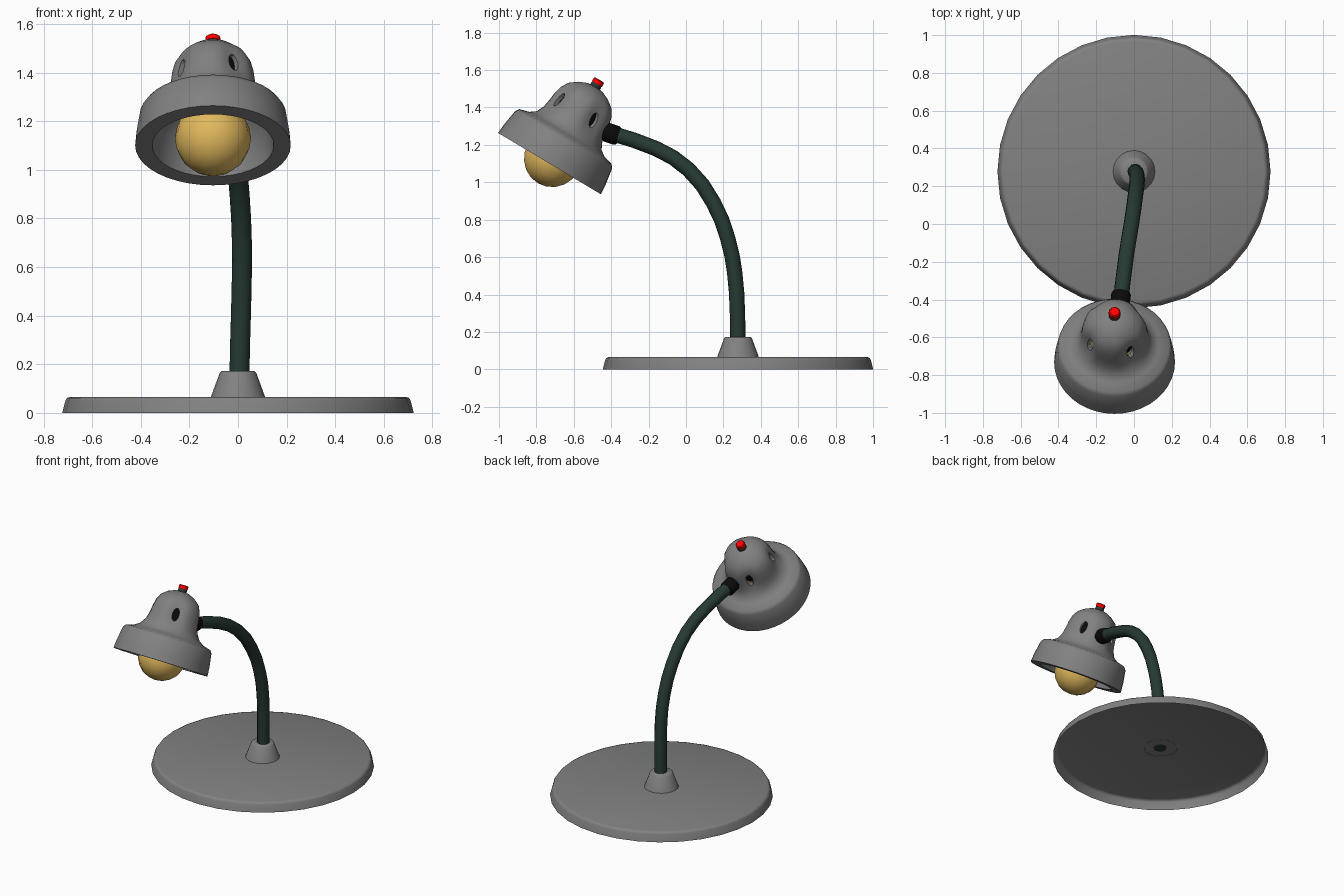
import bpy, bmesh
from math import sin, cos, pi, radians
from mathutils import Matrix, Vector

if "Cube" in bpy.data.objects:
    bpy.data.objects.remove(bpy.data.objects["Cube"])

HEAD = Matrix.Translation((-0.103, -0.73, 1.10)) @ Matrix.Rotation(radians(-30.8), 4, 'X')
VENT = radians(33)


def material(name, rgb):
    m = bpy.data.materials.new(name)
    m.diffuse_color = (*rgb, 1)
    m.use_nodes = True
    m.node_tree.nodes["Principled BSDF"].inputs["Base Color"].default_value = m.diffuse_color
    return m


def finish(ob, mat=None, angle=35):
    if mat:
        ob.data.materials.append(mat)
    bpy.ops.object.select_all(action='DESELECT')
    ob.select_set(True)
    bpy.context.view_layer.objects.active = ob
    bpy.ops.object.shade_smooth_by_angle(angle=radians(angle))


def lathe(name, profile, sides, matrix, mat=None, angle=35, shape=None):
    """Revolve (radius, height) points around local z; radius 0 makes a pole."""
    bm = bmesh.new()
    rings = []
    for r, h in profile:
        if r == 0:
            rings.append([bm.verts.new((0, 0, h))] * sides)
            continue
        ring = []
        for i in range(sides):
            t = 2 * pi * i / sides
            rr = r * (shape(t, h) if shape else 1)
            ring.append(bm.verts.new((rr * cos(t), rr * sin(t), h)))
        rings.append(ring)
    for a, b in zip(rings, rings[1:]):
        for i in range(sides):
            j = (i + 1) % sides
            corners = list(dict.fromkeys((a[i], a[j], b[j], b[i])))
            if len(corners) > 2:        # pole to pole has no face
                bm.faces.new(corners)
    bmesh.ops.remove_doubles(bm, verts=bm.verts, dist=1e-5)
    bmesh.ops.recalc_face_normals(bm, faces=bm.faces)
    me = bpy.data.meshes.new(name)
    bm.to_mesh(me)
    bm.free()
    ob = bpy.data.objects.new(name, me)
    bpy.context.collection.objects.link(ob)
    ob.matrix_world = matrix
    finish(ob, mat, angle)
    return ob


def vent_discs(name, radius, depth, length, width):
    """Four oval plugs placed around the dome, in shade space."""
    bm = bmesh.new()
    for k in range(4):
        place = (Matrix.Rotation(VENT + k * pi / 2, 4, 'Z') @ Matrix.Translation((radius, 0, 0.32))
                 @ Matrix.Rotation(pi / 2, 4, 'Y') @ Matrix.Diagonal((length, width, 1, 1)))
        bmesh.ops.create_cone(bm, cap_ends=True, segments=14, radius1=1, radius2=1,
                              depth=depth, matrix=place)
    me = bpy.data.meshes.new(name)
    bm.to_mesh(me)
    bm.free()
    ob = bpy.data.objects.new(name, me)
    bpy.context.collection.objects.link(ob)
    ob.matrix_world = HEAD
    return ob


grey = material("dark_grey", (0.22, 0.22, 0.22))
green = material("stem_green", (0.02, 0.042, 0.034))
black = material("collar_black", (0.003, 0.003, 0.003))
amber = material("bulb_amber", (0.75, 0.48, 0.11))
red = material("button_red", (1.0, 0.0, 0.0))

# base plate, hollow underneath, with stem socket
foot = Matrix.Translation((0, 0.278, 0))
lathe("base_plate", [(0.723, 0), (0.710, 0.050), (0.704, 0.061), (0.690, 0.066), (0, 0.066)],
      32, foot, grey, 60)
lathe("stem_socket", [(0.112, 0.064), (0.075, 0.165), (0.068, 0.172), (0, 0.172)], 20, foot, grey, 60)

# bent flexible stem
path = [(0.004, 0.278, 0.06), (0.009, 0.275, 0.30), (0.015, 0.260, 0.52), (0.016, 0.223, 0.70),
        (0.007, 0.147, 0.89), (-0.012, 0.012, 1.07), (-0.04, -0.16, 1.18), (-0.07, -0.40, 1.262)]
cu = bpy.data.curves.new("stem_path", 'CURVE')
cu.dimensions = '3D'
cu.bevel_depth = 0.041
cu.bevel_resolution = 4
cu.use_fill_caps = True
sp = cu.splines.new('BEZIER')
sp.bezier_points.add(len(path) - 1)
for bp, co in zip(sp.bezier_points, path):
    bp.co = co
    bp.handle_left_type = bp.handle_right_type = 'AUTO'
sp.resolution_u = 2
stem = bpy.data.objects.new("stem", cu)
bpy.context.collection.objects.link(stem)
bpy.ops.object.select_all(action='DESELECT')
stem.select_set(True)
bpy.context.view_layer.objects.active = stem
bpy.ops.object.convert(target='MESH')
finish(bpy.context.object, green, 60)

# black collar joining stem and shade
axis = Vector((-0.10, -0.94, 0.32)).to_track_quat('Z', 'Y').to_matrix().to_4x4()
lathe("stem_collar", [(0, 0), (0.046, 0), (0.052, 0.012), (0.052, 0.065), (0.044, 0.085), (0, 0.085)],
      12, Matrix.Translation((-0.067, -0.36, 1.246)) @ axis, black)


# shade: thick shell whose dome is dented around the four vents
def dents(t, h):
    depth = max(0, 1 - abs(h - 0.33) / 0.125)
    return 1 - 0.13 * depth * max(0, cos(4 * (t - VENT)))


outer = [(0.25, 0), (0.320, 0), (0.315, 0.06), (0.301, 0.148), (0.287, 0.168), (0.235, 0.182),
         (0.202, 0.205), (0.183, 0.245), (0.175, 0.29), (0.169, 0.34), (0.158, 0.383),
         (0.134, 0.423), (0.09, 0.456), (0.045, 0.475), (0, 0.479)]
inner = [(0, 0.45), (0.085, 0.428), (0.125, 0.39), (0.145, 0.32), (0.155, 0.24),
         (0.185, 0.17), (0.23, 0.13), (0.25, 0)]
shade = lathe("lamp_shade", outer + inner, 40, HEAD, grey, 60, dents)

# oval vents cut through the dome, backed in black
cutter = vent_discs("vent_cutter", 0.15, 0.14, 0.043, 0.022)
cutter.hide_render = True
bpy.context.view_layer.update()
mod = shade.modifiers.new("vents", 'BOOLEAN')
mod.operation = 'DIFFERENCE'
mod.solver = 'EXACT'
mod.object = cutter
bpy.context.view_layer.objects.active = shade
while shade.modifiers[0] != mod:
    bpy.ops.object.modifier_move_up(modifier=mod.name)
bpy.ops.object.modifier_apply(modifier=mod.name)
bpy.data.objects.remove(cutter)
finish(shade, angle=60)
finish(vent_discs("vent_backs", 0.122, 0.01, 0.048, 0.026), black)

# bulb with neck, and push button on top
ball = [(0.157 * sin(pi * i / 10), 0.035 - 0.157 * cos(pi * i / 10)) for i in range(1, 9)]
lathe("bulb", [(0, -0.122)] + ball + [(0.07, 0.22), (0.06, 0.34), (0, 0.34)], 14, HEAD, amber, 50)
lathe("button_seat", [(0.032, 0.465), (0.028, 0.498), (0, 0.498)], 12, HEAD, green)
lathe("button", [(0, 0.496), (0.031, 0.496), (0.031, 0.516), (0.025, 0.521), (0, 0.522)], 12, HEAD, red)
